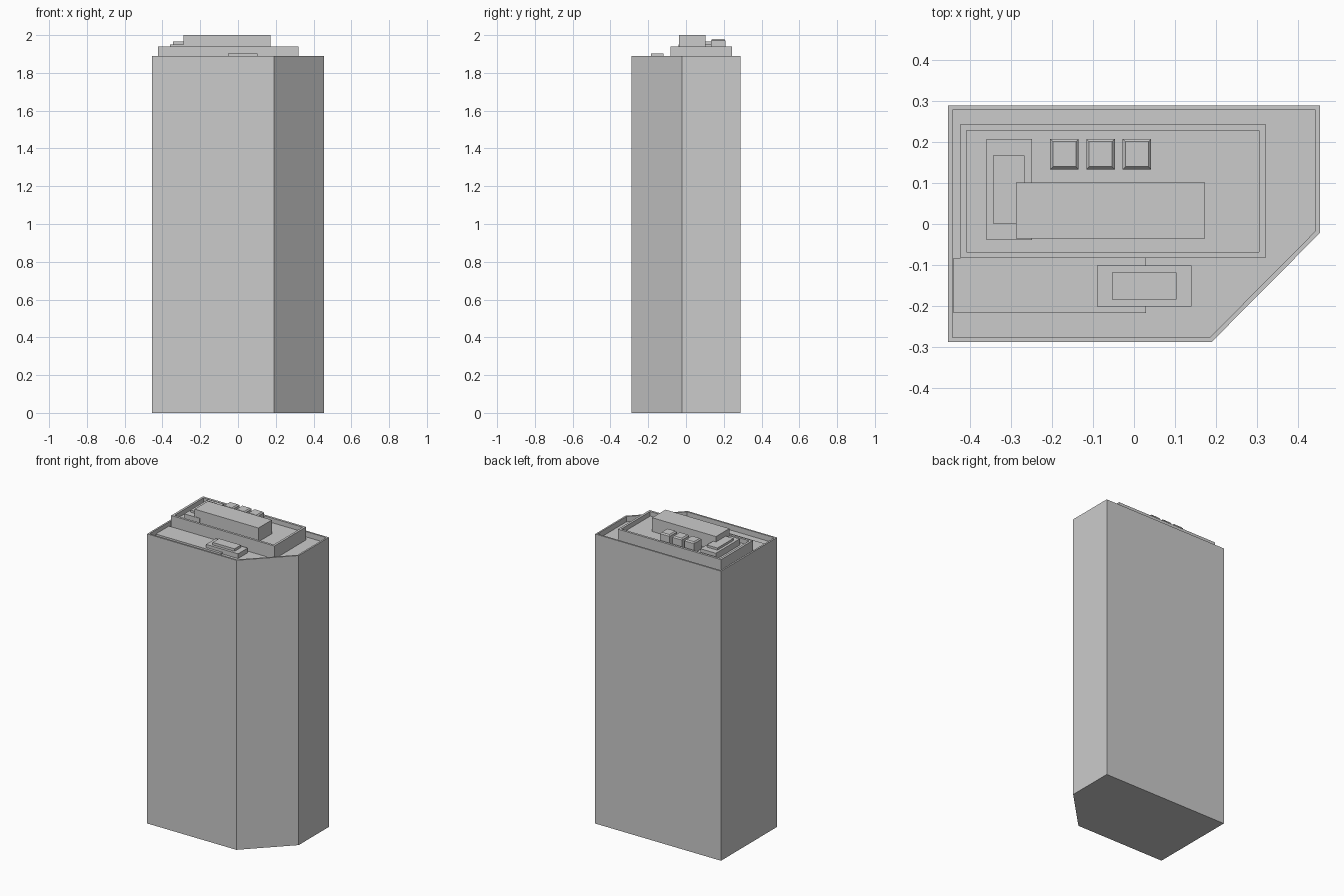
import bpy, bmesh
from mathutils import Vector

if "Cube" in bpy.data.objects:
    bpy.data.objects.remove(bpy.data.objects["Cube"])


def finish(name, bm):
    bmesh.ops.recalc_face_normals(bm, faces=bm.faces)
    mesh = bpy.data.meshes.new(name)
    bm.to_mesh(mesh)
    bm.free()
    ob = bpy.data.objects.new(name, mesh)
    bpy.context.collection.objects.link(ob)
    return ob


def prism(outline, z0, z1):
    bm = bmesh.new()
    base = bm.faces.new([bm.verts.new((x, y, z0)) for x, y in outline])
    base.normal_update()
    ext = bmesh.ops.extrude_face_region(bm, geom=[base], use_keep_orig=True)
    verts = [g for g in ext["geom"] if isinstance(g, bmesh.types.BMVert)]
    bmesh.ops.translate(bm, verts=verts, vec=(0, 0, z1 - z0))
    bmesh.ops.recalc_face_normals(bm, faces=bm.faces)
    bm.normal_update()
    top = max(bm.faces, key=lambda f: f.calc_center_median().z)
    return bm, top


def rect(x0, x1, y0, y1):
    return [(x0, y0), (x1, y0), (x1, y1), (x0, y1)]


def box(name, x0, x1, y0, y1, z0, z1):
    return finish(name, prism(rect(x0, x1, y0, y1), z0, z1)[0])


def walled_block(name, outline, z0, z1, wall, floor):
    # solid block whose top is sunk behind a thin parapet
    bm, top = prism(outline, z0, z1)
    bmesh.ops.inset_region(bm, faces=[top], thickness=wall, use_even_offset=True)
    ext = bmesh.ops.extrude_discrete_faces(bm, faces=[top])
    bmesh.ops.translate(bm, verts=ext["faces"][0].verts, vec=(0, 0, floor - z1))
    return finish(name, bm)


def chamfered_box(name, x0, x1, y0, y1, z0, z1, inset, drop):
    # box with a sloped edge round its top
    bm, top = prism(rect(x0, x1, y0, y1), z0, z1 - drop)
    bmesh.ops.inset_region(bm, faces=[top], thickness=inset, use_even_offset=True)
    bmesh.ops.translate(bm, verts=top.verts, vec=Vector((0, 0, drop)))
    return finish(name, bm)


ROOF, DECK = 1.855, 1.91

# Tower with one cut corner and a parapet
walled_block("tower", [(-0.455, -0.288), (0.19, -0.288), (0.454, -0.022),
                       (0.454, 0.289), (-0.455, 0.289)], 0, 1.89, 0.011, ROOF)

# Raised upper storey with its own parapet
walled_block("penthouse", rect(-0.424, 0.321, -0.083, 0.244),
             ROOF, 1.94, 0.015, DECK)

# Main plant room
box("plant_room", -0.288, 0.173, -0.036, 0.102, DECK, 2.0)

# Stepped unit at the left end
box("side_unit_base", -0.361, -0.249, -0.039, 0.208, DECK, 1.951)
box("side_unit_top", -0.344, -0.268, 0.001, 0.167, 1.951, 1.965)

# Row of three coolers at the back
for i in range(3):
    x = -0.205 + i * 0.0885
    chamfered_box(f"cooler_{i + 1}", x, x + 0.07, 0.133, 0.208,
                  DECK, 1.98, 0.007, 0.008)

# Low slab and stepped vent on the front roof
box("roof_slab", -0.441, 0.029, -0.218, -0.083, ROOF, 1.866)
box("vent_base", -0.09, 0.141, -0.201, -0.101, ROOF, 1.886)
box("vent_top", -0.054, 0.104, -0.184, -0.118, 1.886, 1.902)
